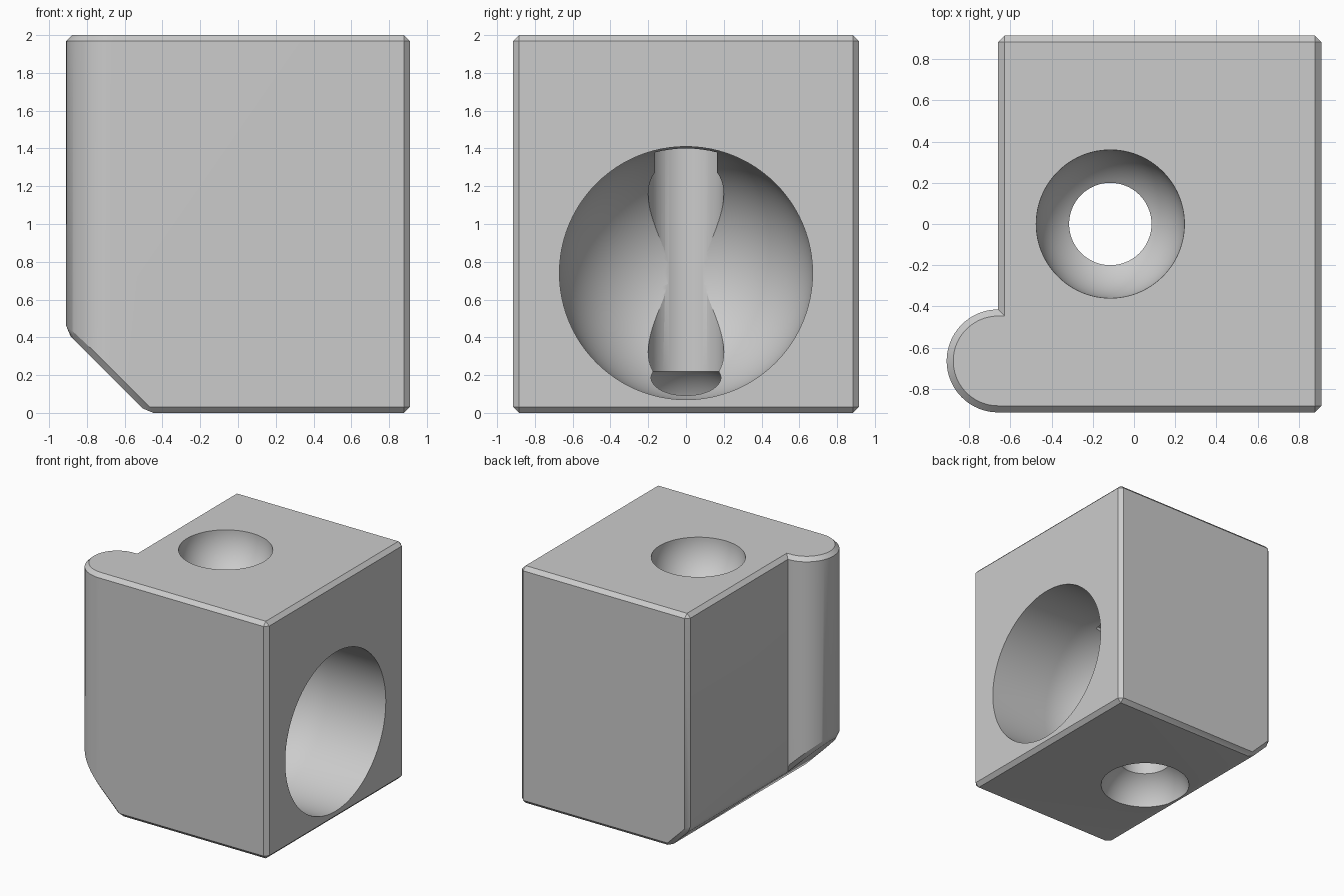
import bpy, bmesh, math
from mathutils import Vector, Matrix

if "Cube" in bpy.data.objects:
    bpy.data.objects.remove(bpy.data.objects["Cube"], do_unlink=True)

W, D, H = 0.91, 0.915, 2.0      # half width, half depth, height
LOBE_X, LOBE_R = -0.66, 0.25
CHAMFER = 0.032
HOLE_X, HOLE_R = -0.115, 0.2

grey = bpy.data.materials.new("plain_grey")
grey.use_nodes = True
grey.diffuse_color = (0.6, 0.6, 0.6, 1)
grey.node_tree.nodes["Principled BSDF"].inputs["Base Color"].default_value = (0.6, 0.6, 0.6, 1)


def finish(bm, name):
    bmesh.ops.recalc_face_normals(bm, faces=bm.faces[:])
    mesh = bpy.data.meshes.new(name)
    bm.to_mesh(mesh)
    bm.free()
    mesh.materials.append(grey)
    obj = bpy.data.objects.new(name, mesh)
    bpy.context.collection.objects.link(obj)
    return obj


def arc(cx, cy, r, a, b, n):
    """Points on an arc from angle a to b in degrees."""
    angles = [math.radians(a + (b - a) * i / n) for i in range(n + 1)]
    return [(cx + r * math.cos(t), cy + r * math.sin(t)) for t in angles]


def lathe(name, profile, matrix):
    """Solid of revolution about local z from (radius, height) points."""
    bm = bmesh.new()
    verts = [bm.verts.new((r, 0, z)) for r, z in profile]
    edges = [bm.edges.new(pair) for pair in zip(verts, verts[1:])]
    bmesh.ops.spin(bm, geom=verts + edges, axis=(0, 0, 1), cent=(0, 0, 0),
                   angle=math.tau, steps=96, use_duplicate=False)
    bmesh.ops.remove_doubles(bm, verts=bm.verts[:], dist=1e-4)
    bm.transform(matrix)
    return finish(bm, name)


# Block with a rounded lobe at one front corner
bm = bmesh.new()
outline = [(W, -D), (W, D), (LOBE_X, D)]
outline += arc(LOBE_X, LOBE_R - D, LOBE_R, 90, 270, 40)
base = bm.faces.new([bm.verts.new((x, y, 0)) for x, y in outline])
top = bmesh.ops.extrude_face_region(bm, geom=[base])["geom"]
bmesh.ops.translate(bm, vec=(0, 0, H), verts=[v for v in top if isinstance(v, bmesh.types.BMVert)])

# Sloped cut along the lower edge
bmesh.ops.bisect_plane(bm, geom=bm.verts[:] + bm.edges[:] + bm.faces[:], dist=1e-5,
                       plane_co=(-0.48, 0, 0), plane_no=(-1, 0, -1), clear_outer=True)
bmesh.ops.holes_fill(bm, edges=[e for e in bm.edges if e.is_boundary], sides=0)
bmesh.ops.recalc_face_normals(bm, faces=bm.faces[:])

# Chamfer every sharp outer edge
sharp = [e for e in bm.edges if e.is_manifold and e.calc_face_angle_signed() > math.radians(30)]
bmesh.ops.bevel(bm, geom=sharp, offset=CHAMFER, offset_type='OFFSET', segments=1,
                profile=0.5, affect='EDGES', clamp_overlap=False)
block = finish(bm, "block")

# Upright through hole with a round bowl at each end
low_bowl = [p for p in arc(0, -0.08, 0.36, 13, 56.25, 16)]
high_bowl = [p for p in arc(0, H, 0.36, -56.25, 0, 16)]
rim = low_bowl[0][0]
upright = lathe("upright_hole_cutter",
                [(0, -0.1), (rim, -0.1)] + low_bowl + high_bowl + [(0.36, 2.1), (0, 2.1)],
                Matrix.Translation((HOLE_X, 0, 0)))

# Round-bottomed pocket in the side
pocket = lathe("side_pocket_cutter",
               arc(0, 0, 0.67, -90, 0, 28) + [(0.67, 0.7), (0, 0.7)],
               Matrix.Translation((0.37, 0, 0.74)) @ Matrix.Rotation(math.pi / 2, 4, 'Y'))

# Small slot joining the hole and the pocket
bm = bmesh.new()
bmesh.ops.create_cube(bm, size=1, matrix=Matrix.Translation((0.07, 0, 1.25))
                      @ Matrix.Diagonal((0.37, 0.33, 0.3, 1)))
slot = finish(bm, "slot_cutter")

bpy.context.view_layer.objects.active = block
for cutter in (upright, pocket, slot):
    mod = block.modifiers.new(cutter.name, 'BOOLEAN')
    mod.operation = 'DIFFERENCE'
    mod.solver = 'EXACT'
    mod.object = cutter
    bpy.ops.object.modifier_apply(modifier=mod.name)
    bpy.data.objects.remove(cutter, do_unlink=True)

for o in bpy.context.selected_objects:
    o.select_set(False)
block.select_set(True)
bpy.ops.object.shade_smooth_by_angle(angle=math.radians(25))
